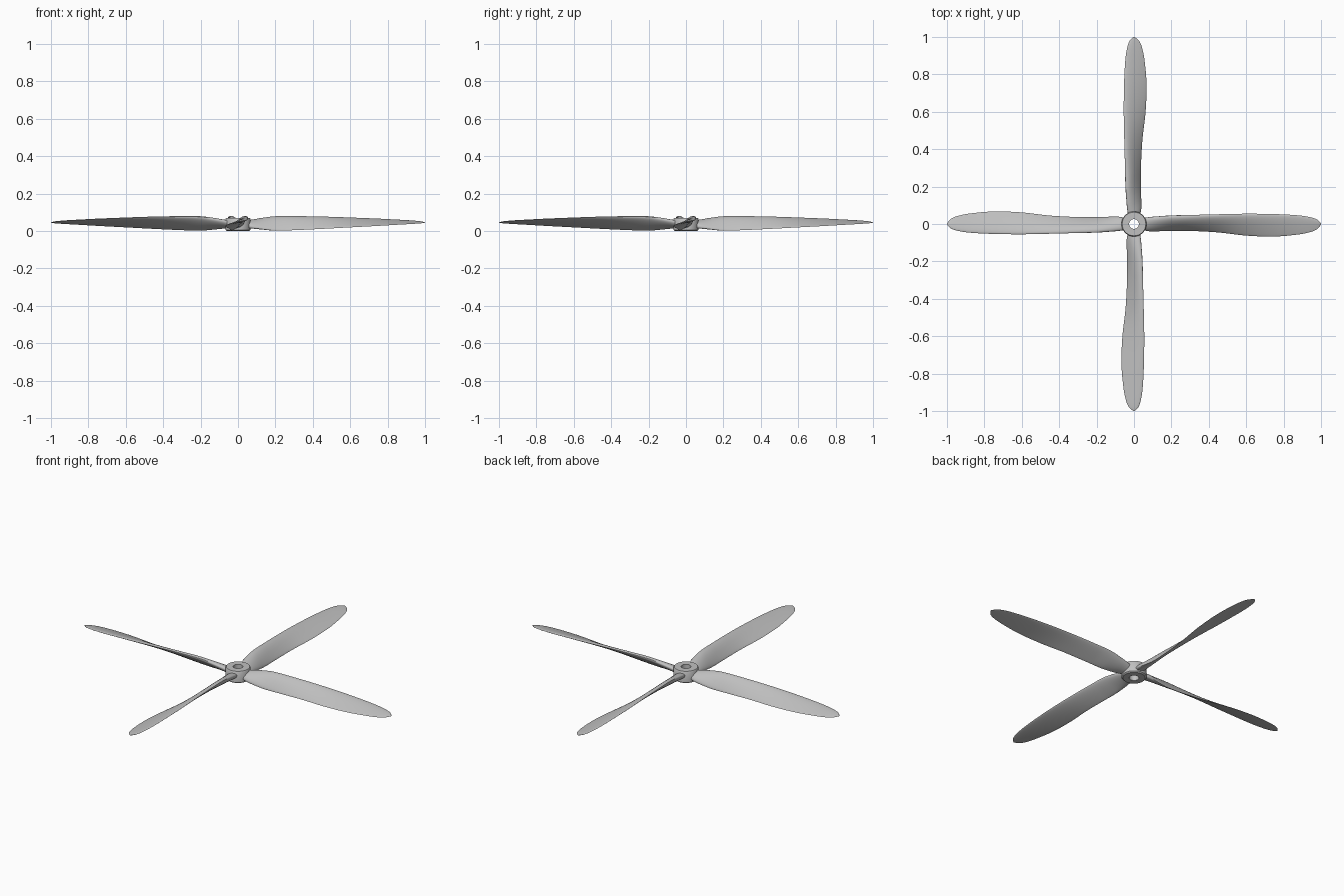
import bpy, bmesh, math
from mathutils import Matrix, Vector

cube = bpy.data.objects.get("Cube")
if cube:
    bpy.data.objects.remove(cube)

grey = bpy.data.materials.new("light_grey")
grey.use_nodes = True
grey.diffuse_color = (0.53, 0.53, 0.53, 1)
grey.node_tree.nodes["Principled BSDF"].inputs["Base Color"].default_value = grey.diffuse_color


def finish(bm, name):
    bmesh.ops.recalc_face_normals(bm, faces=bm.faces)
    mesh = bpy.data.meshes.new(name)
    bm.to_mesh(mesh)
    bm.free()
    mesh.materials.append(grey)
    obj = bpy.data.objects.new(name, mesh)
    bpy.context.collection.objects.link(obj)
    bpy.ops.object.select_all(action='DESELECT')
    obj.select_set(True)
    bpy.context.view_layer.objects.active = obj
    bpy.ops.object.shade_smooth_by_angle(angle=math.radians(40))
    return obj


def bridge(bm, rings, closed=False):
    pairs = list(zip(rings, rings[1:]))
    if closed:
        pairs.append((rings[-1], rings[0]))
    for a, b in pairs:
        n = len(a)
        for i in range(n):
            j = (i + 1) % n
            bm.faces.new((a[i], a[j], b[j], b[i]))


def spline(points, steps):
    """Smooth curve through stations with uneven radii (cubic Hermite)."""
    def slope(i):
        a, b = points[max(i - 1, 0)], points[min(i + 1, len(points) - 1)]
        return [(q - p) / (b[0] - a[0]) for p, q in zip(a, b)]
    out = []
    for i in range(len(points) - 1):
        a, b, ma, mb = points[i], points[i + 1], slope(i), slope(i + 1)
        h = b[0] - a[0]
        for s in range(steps):
            t = s / steps
            u = 1 - t
            out.append([p * u * u * (1 + 2 * t) + q * t * t * (3 - 2 * t)
                        + h * t * u * (u * m - t * n)
                        for p, q, m, n in zip(a, b, ma, mb)])
    return out + [points[-1]]


# Blade stations: radius, leading edge y z, trailing edge y z, thickness
STATIONS = [
    (.05, .032, .048, -.032, .022, .036),
    (.08, .036, .055, -.038, .017, .036),
    (.13, .040, .065, -.038, .009, .035),
    (.20, .045, .075, -.036, .002, .031),
    (.30, .048, .076, -.037, .004, .026),
    (.45, .052, .074, -.045, .011, .020),
    (.60, .055, .069, -.062, .019, .016),
    (.75, .053, .063, -.067, .027, .013),
    (.87, .047, .057, -.057, .034, .010),
    (.94, .037, .053, -.044, .038, .008),
    (.98, .023, .049, -.027, .041, .006),
    (1.0, .004, .046, -.004, .044, .002),
]


def blade_section(bm, station, count=24):
    r, yl, zl, yt, zt, thick = station
    lead, trail = Vector((r, yl, zl)), Vector((r, yt, zt))
    chord = trail - lead
    normal = Vector((0, -chord.z, chord.y)).normalized()
    if normal.z < 0:
        normal.negate()
    # Root is oval, fading to an airfoil with a domed upper face
    foil = min(max((r - .06) / .2, 0), 1)
    ring = []
    for i in range(count):
        a = math.tau * i / count
        c = (1 - math.cos(a)) / 2
        oval = math.sin(a) * .5
        wing = math.sin(a) * (1.15 - .75 * c) * (.75 if a < math.pi else .35)
        ring.append(bm.verts.new(lead + chord * c
                                 + normal * thick * (oval * (1 - foil) + wing * foil)))
    return ring


# Four twisted blades around the hub
names = ["left_blade", "back_blade", "right_blade", "front_blade"]
for k, name in enumerate(names):
    bm = bmesh.new()
    rings = [blade_section(bm, s) for s in spline(STATIONS, 5)]
    bridge(bm, rings)
    bm.faces.new(rings[0])
    bm.faces.new(rings[-1])
    bm.transform(Matrix.Rotation(k * math.pi / 2, 4, 'Z'))
    finish(bm, name)

# Hub disc with a shaft hole
bm = bmesh.new()
profile = [(.026, 0), (.06, 0), (.067, .006), (.067, .064), (.063, .07), (.026, .07)]
SIDES = 48
rings = [[bm.verts.new((r * math.cos(math.tau * i / SIDES), r * math.sin(math.tau * i / SIDES), z))
          for i in range(SIDES)] for r, z in profile]
bridge(bm, rings, closed=True)
finish(bm, "hub")
